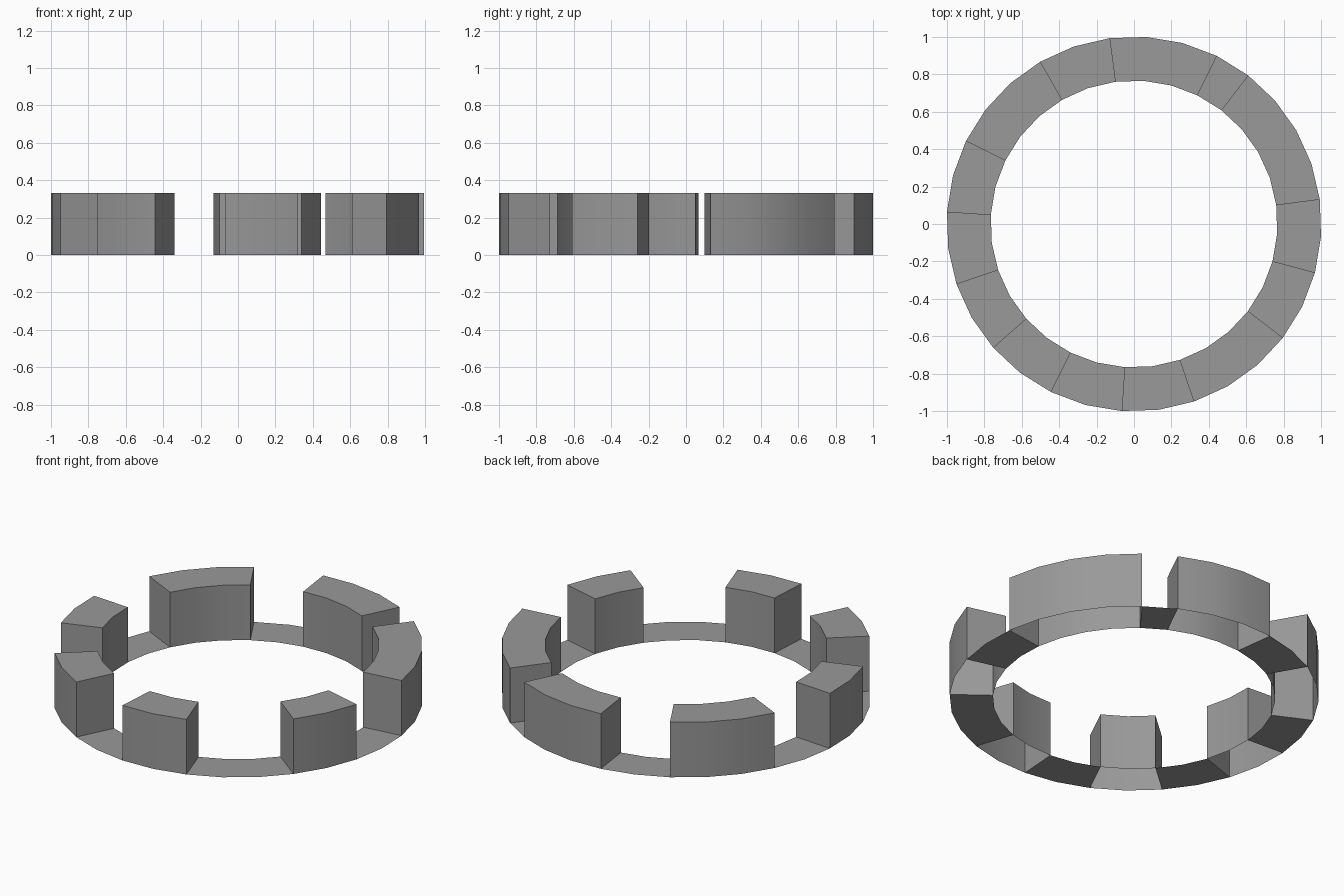
import bpy, bmesh, math

if "Cube" in bpy.data.objects:
    bpy.data.objects.remove(bpy.data.objects["Cube"])

SIDES = 32
STEP = 2 * math.pi / SIDES
START = math.radians(7.5)
R_OUT, R_IN, HEIGHT = 1.002, 0.767, 0.33

# first and last sector boundary of each raised block
BLOCKS = [(0, 4), (5, 8), (10, 13), (15, 17), (19, 21), (23, 25), (28, 30)]
raised = {i for a, b in BLOCKS for i in range(a, b)}

bm = bmesh.new()


def point(i, r, z):
    a = START + (i % SIDES) * STEP
    return r * math.cos(a), r * math.sin(a), z


def quad(*pts):
    bm.faces.new([bm.verts.new(p) for p in pts])


for i in range(SIDES):
    j = i + 1
    up = i in raised
    z = HEIGHT if up else 0.0
    # flat ring floor or block top
    quad(point(i, R_IN, z), point(i, R_OUT, z), point(j, R_OUT, z), point(j, R_IN, z))
    if up:
        # curved outer and inner walls, hollow underneath
        quad(point(i, R_OUT, 0), point(j, R_OUT, 0), point(j, R_OUT, z), point(i, R_OUT, z))
        quad(point(j, R_IN, 0), point(i, R_IN, 0), point(i, R_IN, z), point(j, R_IN, z))

# radial end walls of the blocks
for a, b in BLOCKS:
    quad(point(a, R_IN, 0), point(a, R_OUT, 0), point(a, R_OUT, HEIGHT), point(a, R_IN, HEIGHT))
    quad(point(b, R_OUT, 0), point(b, R_IN, 0), point(b, R_IN, HEIGHT), point(b, R_OUT, HEIGHT))

bmesh.ops.remove_doubles(bm, verts=bm.verts[:], dist=1e-4)
mesh = bpy.data.meshes.new("notched_ring")
bm.to_mesh(mesh)
bm.free()

# dark grey finish
grey = bpy.data.materials.new("dark_grey")
grey.diffuse_color = (0.32, 0.32, 0.32, 1)
grey.use_nodes = True
grey.node_tree.nodes["Principled BSDF"].inputs["Base Color"].default_value = grey.diffuse_color
mesh.materials.append(grey)

ring = bpy.data.objects.new("notched_ring", mesh)
bpy.context.collection.objects.link(ring)
bpy.context.view_layer.objects.active = ring
ring.select_set(True)
bpy.ops.object.shade_smooth_by_angle(angle=math.radians(30))
